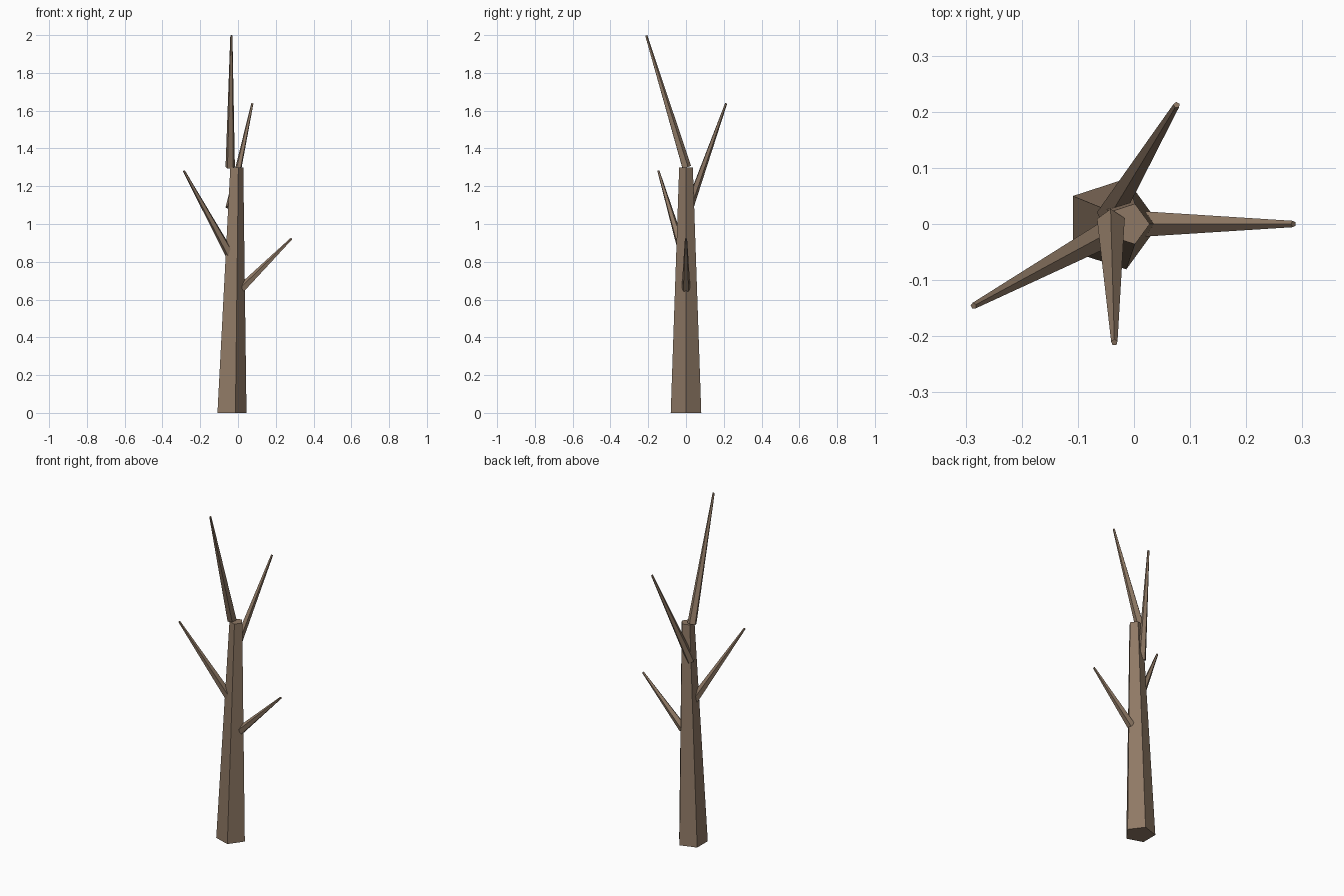
import bpy
import bmesh
import math
from mathutils import Vector

if "Cube" in bpy.data.objects:
    bpy.data.objects.remove(bpy.data.objects["Cube"])

bark = bpy.data.materials.new("brown_bark")
bark.diffuse_color = (0.275, 0.191, 0.130, 1.0)
bark.use_nodes = True
bark.node_tree.nodes["Principled BSDF"].inputs["Base Color"].default_value = bark.diffuse_color

SIDES = 5


def tapered_limb(name, start, end, r_start, r_end, u, v):
    """Closed five-sided taper; u points at the first corner, v is square to it."""
    bm = bmesh.new()
    rings = []
    for centre, r in ((Vector(start), r_start), (Vector(end), r_end)):
        ring = []
        for i in range(SIDES):
            a = 2 * math.pi * i / SIDES
            ring.append(bm.verts.new(centre + r * (math.cos(a) * u + math.sin(a) * v)))
        rings.append(ring)
    low, high = rings
    for i in range(SIDES):
        j = (i + 1) % SIDES
        bm.faces.new((low[i], low[j], high[j], high[i]))
    bm.faces.new(low[::-1])
    bm.faces.new(high)
    bmesh.ops.recalc_face_normals(bm, faces=bm.faces)
    mesh = bpy.data.meshes.new(name)
    bm.to_mesh(mesh)
    bm.free()
    mesh.materials.append(bark)
    obj = bpy.data.objects.new(name, mesh)
    bpy.context.collection.objects.link(obj)
    return obj


def branch(name, start, end, r_start=0.024, r_end=0.006):
    """Limb cut square to its axis, with one ridge along its upper side."""
    axis = (Vector(end) - Vector(start)).normalized()
    up = Vector((0, 0, 1))
    u = (up - axis * up.dot(axis)).normalized()
    tapered_limb(name, start, end, r_start, r_end, u, axis.cross(u))


# Trunk, slightly leaning, with level ends
tapered_limb("trunk", (-0.04, 0, 0), (-0.01, 0, 1.30), 0.085, 0.038,
             Vector((1, 0, 0)), Vector((0, 1, 0)))

# Bare branches
branch("top_branch", (-0.041, 0.002, 1.30), (-0.035, -0.211, 1.998), 0.026)
branch("back_branch", (-0.043, 0.015, 1.085), (0.076, 0.212, 1.638))
branch("left_branch", (-0.046, -0.016, 0.845), (-0.286, -0.146, 1.281), 0.025)
branch("right_branch", (0.018, 0, 0.657), (0.284, 0, 0.923))
